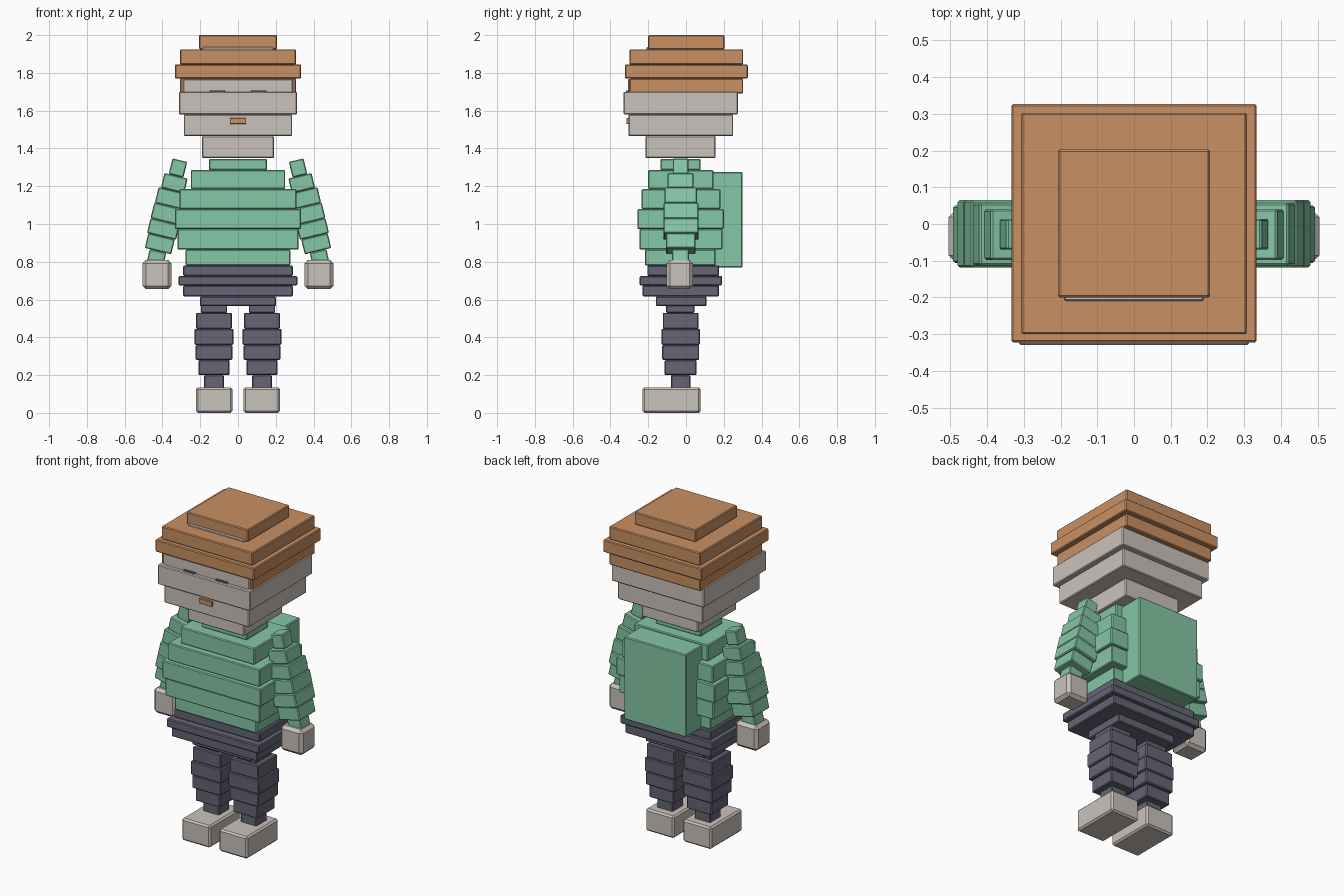
import bpy
import bmesh
from math import radians
from mathutils import Matrix, Vector

default_cube = bpy.data.objects.get("Cube")
if default_cube:
    bpy.data.objects.remove(default_cube, do_unlink=True)


def make_material(name, rgb):
    material = bpy.data.materials.new(name)
    material.use_nodes = True
    colour = (*rgb, 1)
    material.diffuse_color = colour
    material.node_tree.nodes["Principled BSDF"].inputs["Base Color"].default_value = colour
    return material


ORANGE = make_material("orange_brown", (.59, .28, .125))
SKIN = make_material("warm_grey", (.59, .54, .5))
GREEN = make_material("soft_green", (.235, .57, .38))
SLATE = make_material("slate", (.13, .13, .18))


def add_box(bm, x_range, y_range, z_range, matrix=Matrix()):
    """Add one axis-aligned box, optionally moved by a matrix."""
    low, high = (Vector(corner) for corner in zip(x_range, y_range, z_range))
    transform = matrix @ Matrix.Translation((low + high) / 2) @ Matrix.Diagonal((*(high - low), 1))
    bmesh.ops.create_cube(bm, size=1, matrix=transform)


def finish(name, bm, material, bevel=.005, mirror=False):
    """Turn the boxes into an object with slightly chamfered edges."""
    mesh = bpy.data.meshes.new(name)
    bm.to_mesh(mesh)
    bm.free()
    mesh.materials.append(material)
    part = bpy.data.objects.new(name, mesh)
    bpy.context.collection.objects.link(part)
    chamfer = part.modifiers.new("chamfer", "BEVEL")
    chamfer.width = bevel
    chamfer.segments = 1
    if mirror:
        flip = part.modifiers.new("mirror", "MIRROR")
        flip.use_mirror_merge = False
    return part


def box(name, x_range, y_range, z_range, material, bevel=.005, mirror=False):
    bm = bmesh.new()
    add_box(bm, x_range, y_range, z_range)
    return finish(name, bm, material, bevel, mirror)


def stack(name, top, layers, material, centre=0, mirror=False, matrix=Matrix()):
    """Pile slabs downward: each layer is (half width, front, back, bottom)."""
    bm = bmesh.new()
    for half, front, back, bottom in layers:
        add_box(bm, (centre - half, centre + half), (front, back), (bottom, top), matrix)
        top = bottom
    return finish(name, bm, material, mirror=mirror)


# Hair, in widening slabs
stack("hair", 2, [
    (.207, -.2, .203, 1.925),
    (.308, -.3, .303, 1.845),
    (.334, -.323, .327, 1.77),
    (.308, -.298, .303, 1.69),
], ORANGE)

# Head and face
stack("head", 1.7, [
    (.313, -.33, .275, 1.58),
    (.287, -.305, .25, 1.465),
    (.191, -.215, .157, 1.35),
], SKIN)
box("brow", (-.292, .292), (-.308, .1), (1.65, 1.768), SKIN)
box("crown", (-.19, .19), (-.21, .1), (1.88, 1.937), SKIN)
box("mouth", (-.043, .043), (-.316, -.3), (1.53, 1.56), ORANGE, .001)
box("eyes", (.07, .147), (-.317, -.3), (1.68, 1.708), SLATE, .001, True)

# Neck and sweater
stack("torso", 1.345, [
    (.153, -.135, .077, 1.285),
    (.25, -.2, .145, 1.185),
    (.31, -.235, .182, 1.08),
    (.333, -.257, .2, .973),
    (.32, -.247, .192, .865),
    (.277, -.217, .157, .78),
], GREEN)
box("backpack", (-.21, .21), (.1, .3), (.77, 1.275), GREEN)

# Hips
stack("hips", .78, [
    (.29, -.205, .175, .725),
    (.314, -.245, .19, .675),
    (.29, -.23, .175, .617),
    (.2, -.16, .108, .565),
], SLATE)

# Legs and feet
stack("legs", .6, [
    (.07, -.105, .045, .53),
    (.095, -.123, .067, .445),
    (.103, -.13, .073, .36),
    (.097, -.126, .07, .28),
    (.083, -.113, .056, .2),
    (.053, -.08, .024, .12),
], SLATE, centre=.127, mirror=True)
box("feet", (.03, .222), (-.23, .077), (0, .135), SKIN, .01, True)

# Arms hang from the shoulder and tilt outward
shoulder = Matrix.Translation((.308, 0, 1.338)) @ Matrix.Rotation(radians(-13.5), 4, "Y")
stack("arms", 0, [
    (.04, -.07, .014, -.085),
    (.063, -.098, .04, -.165),
    (.076, -.113, .057, -.25),
    (.079, -.118, .065, -.335),
    (.079, -.118, .065, -.415),
    (.072, -.106, .05, -.495),
    (.045, -.074, .016, -.57),
], GREEN, mirror=True, matrix=shoulder)
box("hands", (.352, .505), (-.104, .037), (.655, .81), SKIN, .018, True)
